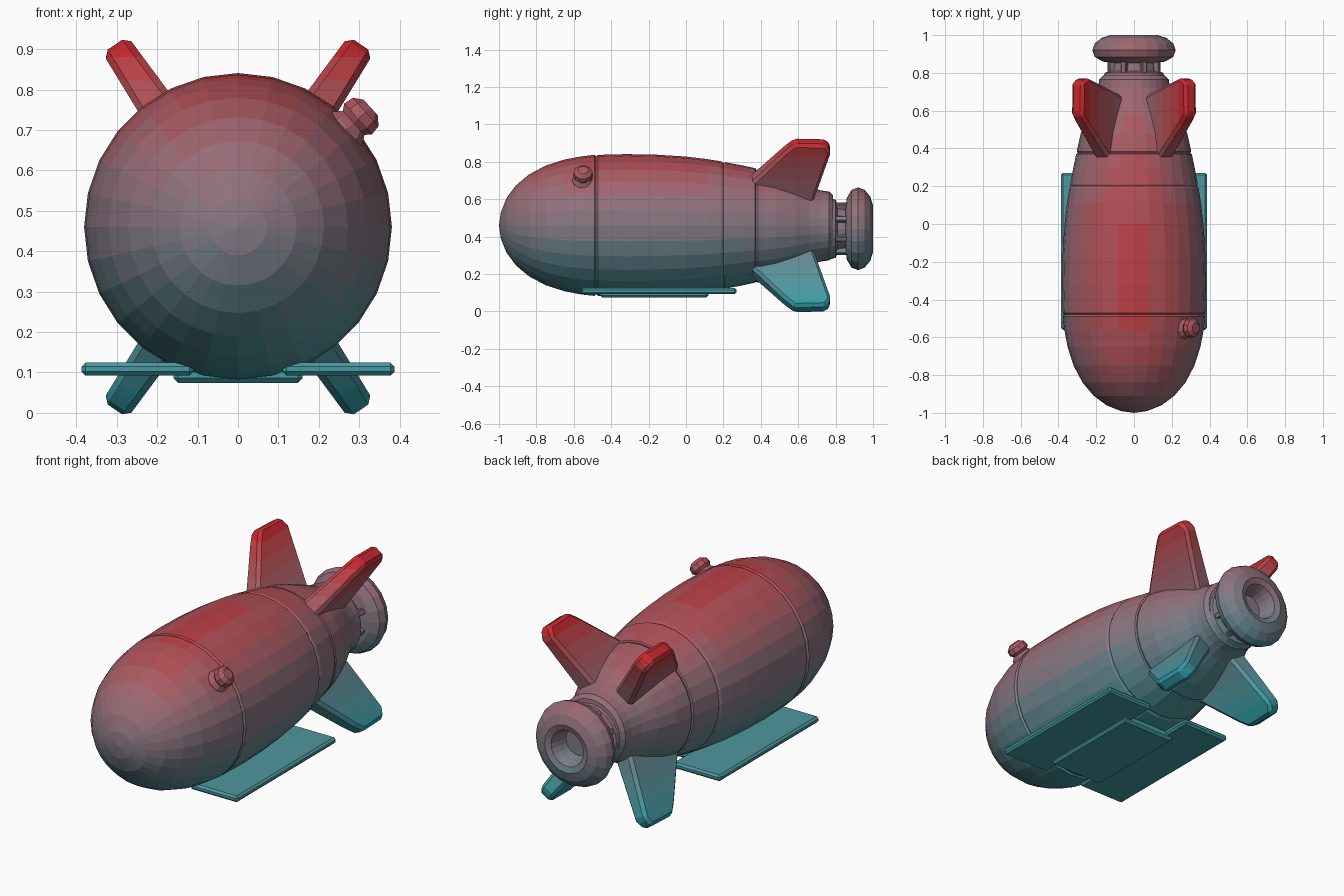
import bpy, bmesh, math
from mathutils import Matrix, Vector

if "Cube" in bpy.data.objects:
    bpy.data.objects.remove(bpy.data.objects["Cube"])

AXIS_Z = 0.46
# Height gradient: z, linear colour
STOPS = [(0.00, (0.015, 0.33, 0.38)), (0.12, (0.07, 0.32, 0.36)),
         (0.28, (0.13, 0.24, 0.28)), (0.46, (0.24, 0.19, 0.23)),
         (0.65, (0.33, 0.14, 0.17)), (0.82, (0.46, 0.07, 0.08)),
         (0.94, (0.62, 0.006, 0.012))]
BANDS = 16
TOP = 0.94


def gradient(z):
    for (z0, c0), (z1, c1) in zip(STOPS, STOPS[1:]):
        if z <= z1:
            return Vector(c0).lerp(Vector(c1), max(0, (z - z0) / (z1 - z0)))
    return Vector(STOPS[-1][1])


materials = []
for i in range(BANDS):
    m = bpy.data.materials.new(f"gradient_{i}")
    m.diffuse_color = (*gradient((i + 0.5) * TOP / BANDS), 1)
    m.use_nodes = True
    m.node_tree.nodes["Principled BSDF"].inputs["Base Color"].default_value = m.diffuse_color
    materials.append(m)


def finish(name, bm, cut=False):
    """Turn a bmesh into an object coloured by height."""
    if cut:
        for i in range(1, BANDS):
            bmesh.ops.bisect_plane(bm, geom=bm.verts[:] + bm.edges[:] + bm.faces[:], dist=1e-5,
                                   plane_co=(0, 0, i * TOP / BANDS), plane_no=(0, 0, 1))
    for f in bm.faces:
        z = f.calc_center_median().z
        f.material_index = min(BANDS - 1, max(0, int(z / TOP * BANDS)))
    me = bpy.data.meshes.new(name)
    bm.to_mesh(me)
    bm.free()
    for m in materials:
        me.materials.append(m)
    ob = bpy.data.objects.new(name, me)
    bpy.context.collection.objects.link(ob)
    return ob


def lathe(name, profile, sides=28, matrix=Matrix.Translation((0, 0, AXIS_Z))):
    """Revolve (y, radius) pairs about the local y axis."""
    bm = bmesh.new()
    rings = []
    for y, r in profile:
        rings.append([bm.verts.new(matrix @ Vector((r * math.cos(a), y, r * math.sin(a))))
                      for a in (2 * math.pi * k / sides for k in range(sides))])
    for a, b in zip(rings, rings[1:]):
        for k in range(sides):
            n = (k + 1) % sides
            bm.faces.new((a[k], b[k], b[n], a[n]))
    bmesh.ops.remove_doubles(bm, verts=bm.verts, dist=1e-5)
    return finish(name, bm)


def box(name, lo, hi, bevel, matrix=Matrix()):
    bm = bmesh.new()
    bmesh.ops.create_cube(bm, size=1)
    for v in bm.verts:
        v.co = Vector([l + (c + 0.5) * (h - l) for c, l, h in zip(v.co, lo, hi)])
    bmesh.ops.bevel(bm, geom=bm.edges[:], offset=bevel, segments=1, affect='EDGES')
    bm.transform(matrix)
    return finish(name, bm)


def fin(name, angle):
    """Swept radial fin; outline is (y, distance from axis)."""
    outline = [(0.32, 0.27), (0.53, 0.50), (0.58, 0.545), (0.75, 0.54),
               (0.775, 0.49), (0.68, 0.18), (0.45, 0.15)]
    bm = bmesh.new()
    sides = []
    for s in (-1, 1):
        sides.append([bm.verts.new((r, y, s * (0.062 - 0.045 * r))) for y, r in outline])
    a, b = sides
    n = len(outline)
    bm.faces.new(a)
    bm.faces.new(b[::-1])
    for i in range(n):
        bm.faces.new((a[i], b[i], b[(i + 1) % n], a[(i + 1) % n]))
    bmesh.ops.recalc_face_normals(bm, faces=bm.faces)
    bmesh.ops.bevel(bm, geom=bm.edges[:], offset=0.016, segments=1, affect='EDGES')
    bm.transform(Matrix.Translation((0, 0, AXIS_Z)) @ Matrix.Rotation(-math.radians(angle), 4, 'Y'))
    return finish(name, bm, cut=True)


# Rounded nose and hull with shallow seams
lathe("nose", [(-1.0, 0), (-0.99, 0.07), (-0.96, 0.145), (-0.91, 0.213), (-0.84, 0.272),
               (-0.75, 0.320), (-0.65, 0.352), (-0.56, 0.369), (-0.49, 0.377), (-0.48, 0.368)])
lathe("hull", [(-0.48, 0.368), (-0.47, 0.377), (-0.32, 0.381), (-0.16, 0.378), (0.0, 0.368),
               (0.11, 0.355), (0.19, 0.342), (0.2, 0.334), (0.21, 0.338), (0.3, 0.321),
               (0.37, 0.306), (0.375, 0.298)])

# Tapered tail section
lathe("tail", [(0.375, 0.298), (0.385, 0.303), (0.48, 0.282), (0.58, 0.245), (0.66, 0.208),
               (0.72, 0.190), (0.765, 0.184), (0.785, 0.165), (0.79, 0.11)],
      matrix=Matrix.Translation((0, 0, 0.457)))

# Neck and hollow exhaust flange
tail_axis = Matrix.Translation((0, 0, 0.442))
lathe("neck", [(0.77, 0.165), (0.80, 0.155), (0.81, 0.125), (0.87, 0.115)], 20, tail_axis)
lathe("exhaust", [(0.85, 0.10), (0.86, 0.165), (0.885, 0.208), (0.92, 0.221), (0.955, 0.208),
                  (0.985, 0.172), (1.0, 0.125), (0.99, 0.095), (0.95, 0.08), (0.90, 0.07),
                  (0.90, 0)], 20, tail_axis)
for i in range(8):
    box(f"neck_rib_{i}", (0.10, 0.79, -0.014), (0.148, 0.88, 0.014), 0.004,
        tail_axis @ Matrix.Rotation(math.tau * (i + 0.5) / 8, 4, 'Y'))

# Four tail fins in an X
for name, ang in (("upper_right_fin", 56), ("upper_left_fin", 124),
                  ("lower_left_fin", 236), ("lower_right_fin", 304)):
    fin(name, ang)

# Side skid plates and belly mount
for name, s in (("right_skid", 1), ("left_skid", -1)):
    x = sorted((s * 0.11, s * 0.387))
    box(name, (x[0], -0.56, 0.092), (x[1], 0.27, 0.125), 0.01)
box("belly_mount", (-0.16, -0.46, 0.074), (0.16, 0.12, 0.12), 0.012)

# Small knob on the right shoulder
knob_matrix = (Matrix.Translation((0, -0.55, AXIS_Z)) @ Matrix.Rotation(math.radians(-42), 4, 'Y')
               @ Matrix.Rotation(math.radians(-90), 4, 'Z'))
lathe("shoulder_knob", [(0.32, 0.062), (0.365, 0.058), (0.385, 0.042), (0.40, 0.054),
                        (0.425, 0.05), (0.442, 0.028), (0.442, 0)], 10, knob_matrix)
